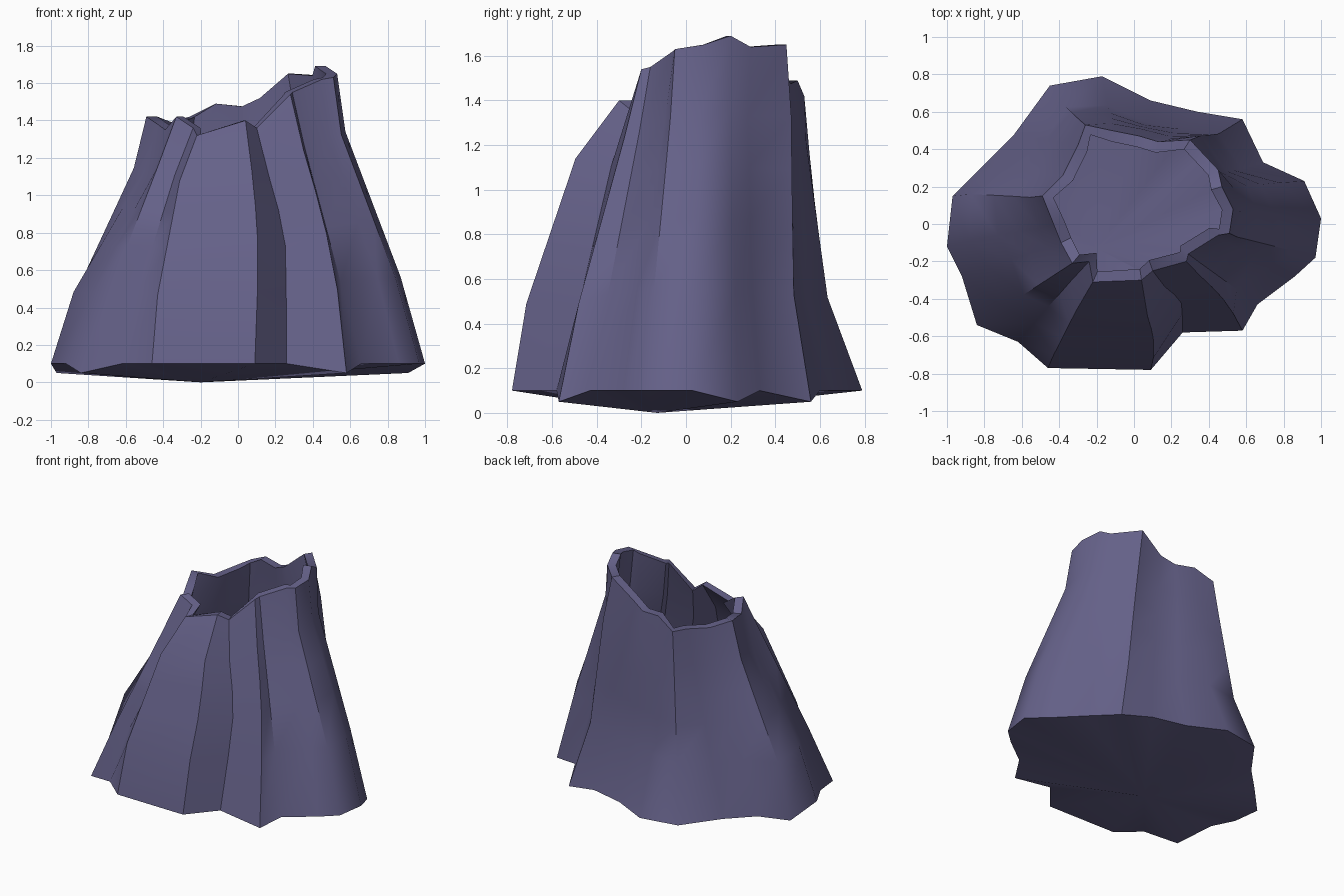
import bpy, bmesh, math
from mathutils import Vector

if "Cube" in bpy.data.objects:
    bpy.data.objects.remove(bpy.data.objects["Cube"])

# Flared, fluted foot outline (x, y), anticlockwise from the right
BASE = [(1, .03), (.91, .23), (.69, .33), (.58, .56), (.34, .6), (.09, .66), (-.17, .79), (-.45, .74),
        (-.64, .48), (-.81, .31), (-.97, .15), (-1, -.12), (-.92, -.28), (-.84, -.54), (-.62, -.63),
        (-.46, -.77), (.09, -.78), (.26, -.58), (.58, -.57), (.66, -.43), (.86, -.28), (.97, -.18)]
LOW_CORNERS = {1, 3, 10, 13, 18}      # foot corners that dip lower

# Broken rim, one point above each foot point (x, y, z)
RIM = [(.53, .08, 1.65), (.47, .2, 1.69), (.45, .29, 1.64), (.3, .45, 1.65), (.13, .44, 1.52),
       (.03, .47, 1.475), (-.12, .5, 1.49), (-.26, .53, 1.42), (-.3, .42, 1.41), (-.38, .26, 1.38),
       (-.49, .15, 1.42), (-.43, .0, 1.38), (-.39, -.1, 1.35), (-.33, -.21, 1.42), (-.24, -.2, 1.36),
       (-.22, -.31, 1.32), (.04, -.3, 1.4), (.1, -.25, 1.36), (.28, -.2, 1.54), (.29, -.16, 1.55),
       (.45, -.06, 1.62), (.51, -.05, 1.63)]

# Outward bulge of each column at its lower and upper part
BULGE = [(.01, -.05), (0, -.03), (-.05, -.04), (-.06, .0), (-.05, -.02), (-.06, 0), (-.07, -.02),
         (-.06, -.02), (0, 0), (0, -.02), (.05, -.03), (.05, -.04), (.02, -.03), (.01, 0),
         (.04, .03), (.08, .08), (.08, .1), (.0, .02), (.03, .0), (0, -.01), (.01, -.05), (.01, -.05)]
LEAN = {16: .03, 17: .07, 18: .03}    # front grooves that bow to the right

N = len(BASE)
WALL = .06


def column(i, t):
    """Point on the outer wall: column i, fraction t of the way up."""
    low = Vector((*BASE[i], .05 if i in LOW_CORNERS else .1))
    p = low.lerp(Vector(RIM[i]), t)
    lo, hi = BULGE[i]
    if t <= .3:
        d = lo * t / .3
    elif t <= .8:
        d = lo + (hi - lo) * (t - .3) / .5
    else:
        d = hi * (1 - t) / .2
    out = Vector((p.x, p.y, 0)).normalized() * d
    out.x += LEAN.get(i, 0) * math.sin(math.pi * t) ** 2
    return p + out


def inner(i, t):
    """Point on the hollow's wall, set in from the outer wall."""
    a, b, p = column(i - 1, t), column((i + 1) % N, t), column(i, t)
    side = Vector((a.y - b.y, b.x - a.x, 0)).normalized()
    radial = Vector((-p.x, .1 - p.y, 0)).normalized()
    q = p + (side + radial).normalized() * WALL
    q.z += WALL * (1 - t)
    return q


bm = bmesh.new()
LEVELS = (0, .3, .5, .65, .8, 1)
rings = [[bm.verts.new(column(i, t)) for i in range(N)] for t in LEVELS]
rings += [[bm.verts.new(inner(i, t)) for i in range(N)] for t in reversed(LEVELS)]

# Outer wall, rim and hollow
for a, b in zip(rings, rings[1:]):
    for i in range(N):
        j = (i + 1) % N
        bm.faces.new((a[i], a[j], b[j], b[i]))

# Shallow pointed underside and the floor of the hollow
tip = bm.verts.new((-.2, -.13, 0))
floor = bm.verts.new((-.2, -.13, WALL))
for i in range(N):
    j = (i + 1) % N
    bm.faces.new((rings[0][j], rings[0][i], tip))
    bm.faces.new((rings[-1][i], rings[-1][j], floor))

bmesh.ops.recalc_face_normals(bm, faces=bm.faces)
mesh = bpy.data.meshes.new("hollow_stump")
bm.to_mesh(mesh)
bm.free()
stump = bpy.data.objects.new("hollow_stump", mesh)
bpy.context.collection.objects.link(stump)

mat = bpy.data.materials.new("slate purple")
mat.diffuse_color = (.13, .12, .25, 1)
mat.use_nodes = True
mat.node_tree.nodes["Principled BSDF"].inputs["Base Color"].default_value = mat.diffuse_color
mesh.materials.append(mat)

bpy.context.view_layer.objects.active = stump
stump.select_set(True)
bpy.ops.object.shade_smooth_by_angle(angle=math.radians(42))
